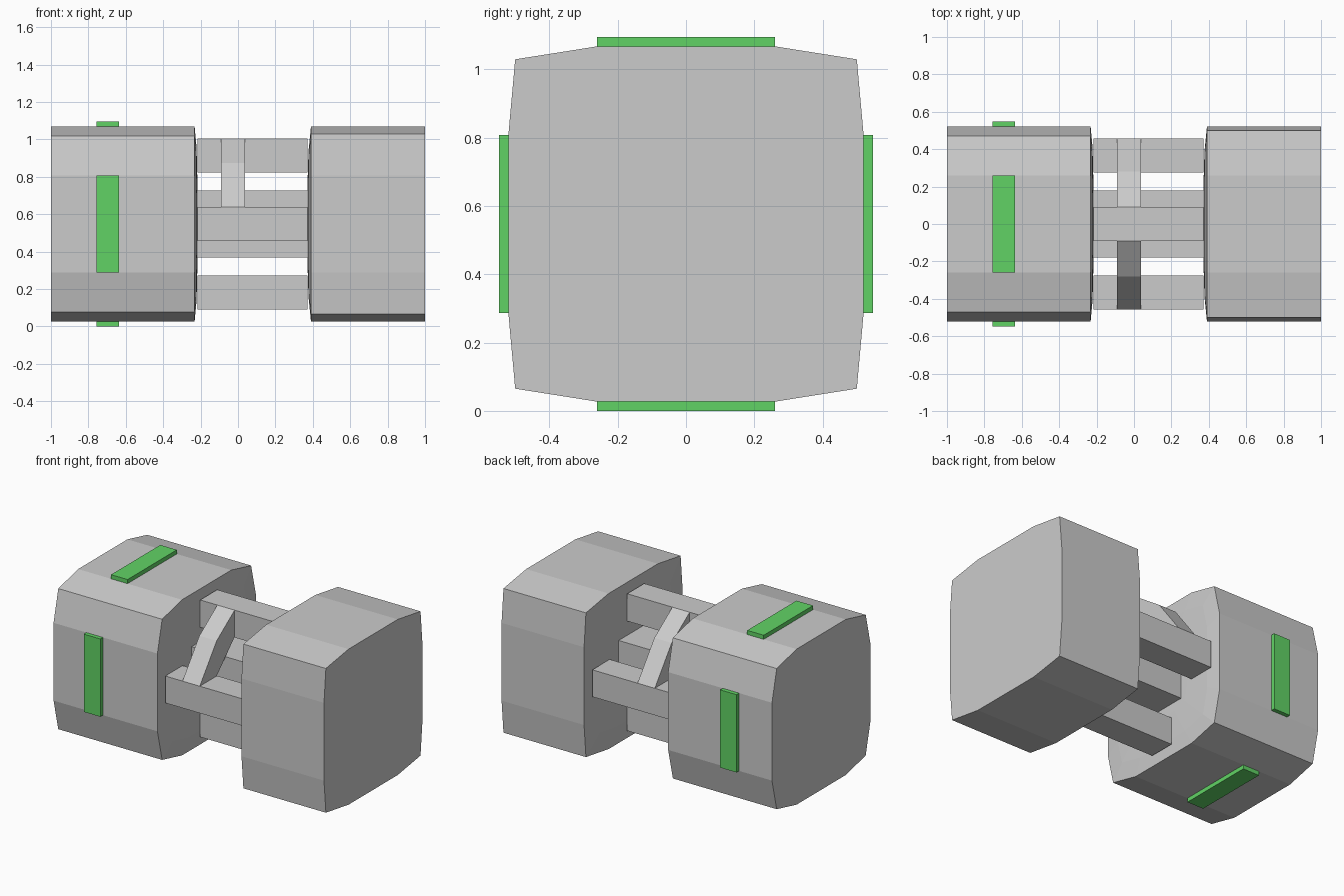
import bpy, bmesh

if "Cube" in bpy.data.objects:
    bpy.data.objects.remove(bpy.data.objects["Cube"])

CZ = 0.5475  # height of the long axis


def make(name, verts, faces, mat=None):
    me = bpy.data.meshes.new(name)
    bm = bmesh.new()
    vs = [bm.verts.new(v) for v in verts]
    for f in faces:
        bm.faces.new([vs[i] for i in f])
    bmesh.ops.recalc_face_normals(bm, faces=bm.faces)
    bm.to_mesh(me)
    bm.free()
    ob = bpy.data.objects.new(name, me)
    bpy.context.collection.objects.link(ob)
    if mat:
        me.materials.append(mat)
    return ob


def loft(name, rings, mat=None):
    """Skin equal-sized point rings and cap both ends."""
    n = len(rings[0])
    verts = [p for r in rings for p in r]
    faces = [(k * n + i, k * n + (i + 1) % n, (k + 1) * n + (i + 1) % n, (k + 1) * n + i)
             for k in range(len(rings) - 1) for i in range(n)]
    faces += [tuple(range(n)), tuple(range(len(verts) - n, len(verts)))]
    return make(name, verts, faces, mat)


def box(name, x, y, z, mat=None):
    sq = [(y[0], z[0]), (y[1], z[0]), (y[1], z[1]), (y[0], z[1])]
    return loft(name, [[(xx, a, b + CZ) for a, b in sq] for xx in x], mat)


def block(name, stations, cy, cz):
    """Twelve-sided block; stations are (x, scale) pairs along the axis."""
    q = [(0.52, 0.26), (cy, cz), (0.26, 0.52)]
    sec = q + [(-y, z) for y, z in reversed(q)]
    sec += [(-y, -z) for y, z in sec]
    return loft(name, [[(x, y * s, z * s + CZ) for y, z in sec] for x, s in stations])


# End blocks with slightly domed inner faces
block("left_block", [(-1, 1), (-0.232, 1), (-0.222, 0.8), (-0.217, 0.45)], 0.47, 0.47)
block("right_block", [(1, 1), (0.39, 1), (0.377, 0.75), (0.372, 0.45)], 0.50, 0.482)

# Central core and four surrounding bars
BX = (-0.217, 0.372)
box("core_bar", BX, (-0.18, 0.18), (-0.18, 0.18))
outer, half = (0.275, 0.458), (-0.09, 0.09)
for side, s in (("upper", 1), ("lower", -1)):
    box(side + "_bar", BX, half, sorted(s * v for v in outer))
for side, s in (("back", 1), ("front", -1)):
    box(side + "_bar", BX, sorted(s * v for v in outer), half)

# Bent struts joining the upper bar to the side bars
profile = [(0.458, 0.09), (0.28, 0.325), (0.09, 0.458), (0.09, 0.28), (0.28, 0.09)]
for side, s in (("back", 1), ("front", -1)):
    loft(side + "_strut", [[(x, s * y, z + CZ) for y, z in profile] for x in (-0.09, 0.038)])

# Green strips on the four sides of the left block
green = bpy.data.materials.new("green")
green.diffuse_color = (0.12, 0.65, 0.13, 1)
green.use_nodes = True
green.node_tree.nodes["Principled BSDF"].inputs["Base Color"].default_value = green.diffuse_color
PX, flat, rise = (-0.757, -0.635), (-0.26, 0.26), (0.50, 0.5475)
for side, s in (("top", 1), ("bottom", -1)):
    box(side + "_strip", PX, flat, sorted(s * v for v in rise), green)
for side, s in (("back", 1), ("front", -1)):
    box(side + "_strip", PX, sorted(s * v for v in rise), flat, green)
